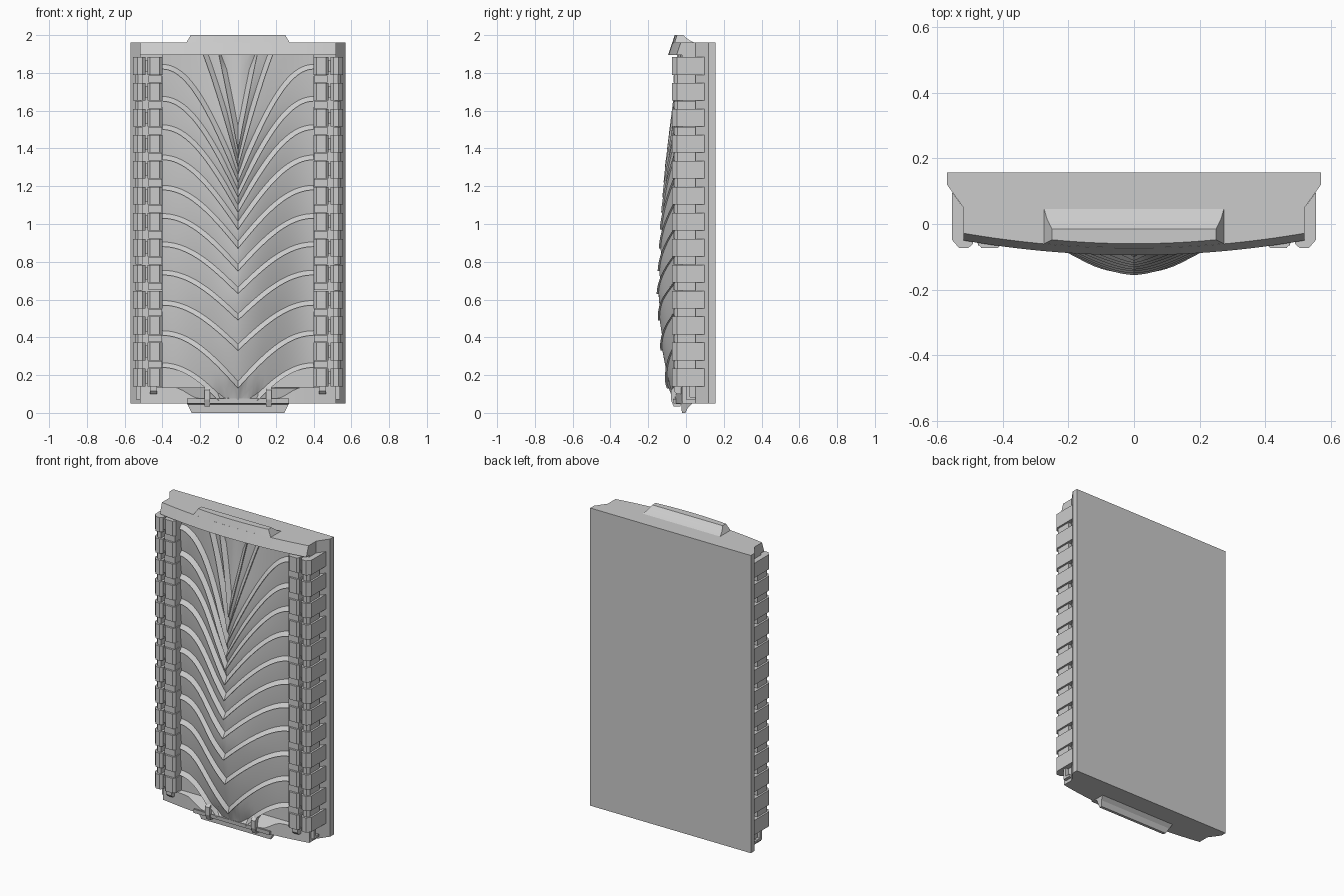
import bpy, bmesh, math

if "Cube" in bpy.data.objects:
    bpy.data.objects.remove(bpy.data.objects["Cube"])


def finish(name, bm, smooth=None):
    bmesh.ops.recalc_face_normals(bm, faces=bm.faces)
    me = bpy.data.meshes.new(name)
    bm.to_mesh(me)
    bm.free()
    ob = bpy.data.objects.new(name, me)
    bpy.context.collection.objects.link(ob)
    if smooth:
        bpy.context.view_layer.objects.active = ob
        ob.select_set(True)
        bpy.ops.object.shade_smooth_by_angle(angle=math.radians(smooth))
        ob.select_set(False)
    return ob


def loft(bm, rings):
    """Closed solid through matching rings of 3D points."""
    vs = [[bm.verts.new(p) for p in r] for r in rings]
    n = len(vs[0])
    for a, b in zip(vs, vs[1:]):
        for i in range(n):
            j = (i + 1) % n
            bm.faces.new((a[i], a[j], b[j], b[i]))
    bm.faces.new(vs[0][::-1])
    bm.faces.new(vs[-1])


def prism(bm, pts, z0, z1):
    loft(bm, [[(x, y, z) for x, y in pts] for z in (z0, z1)])


def box(bm, x0, x1, y0, y1, z0, z1):
    prism(bm, [(x0, y0), (x1, y0), (x1, y1), (x0, y1)], z0, z1)


def mirror_x(ob):
    m = ob.modifiers.new("mirror", 'MIRROR')
    m.use_axis[0] = True


def arc(x):
    return -0.095 + 0.045 * (x / 0.52) ** 2


# Back plate with chamfered sides
bm = bmesh.new()
prism(bm, [(-.57, .157), (-.57, .12), (-.52, .05), (-.52, 0),
           (.52, 0), (.52, .05), (.57, .12), (.57, .157)], .05, 1.96)
finish("back_plate", bm)

# End caps with a curved front
N = 32
xs = [-.52 + 1.04 * i / N for i in range(N + 1)]


def cap(name, bottom, top, y_bottom, y_top):
    bm = bmesh.new()
    back = [(.52, .05), (-.52, .05)]
    loft(bm, [[(x, arc(x) + dy, zf(x)) for x in xs] + [(x, y, zf(x)) for x, y in back]
              for zf, dy in ((bottom, y_bottom), (top, y_top))])
    finish(name, bm, 25)


def low_edge(x):
    t = min(1, max(0, (abs(x) - .2) / .14))
    return .075 + .06 * t * t * (3 - 2 * t)


cap("top_cap", lambda x: 1.895, lambda x: 1.96, 0, .022)
cap("bottom_cap", lambda x: .05, low_edge, .03, .032)

# Raised tab on top, following the cap curve, and tongue below
bm = bmesh.new()
prof = [(-.073, 1.958), (-.06, 2.0), (-.015, 2.0), (-.002, 1.988), (.018, 1.973), (.05, 1.958)]
loft(bm, [[(k / 8 * (.275 - .6 * (z - 1.958)), y + (arc(k / 8 * .27) + .095 if y < -.05 else 0), z)
           for y, z in prof] for k in range(-8, 9)])
finish("top_tab", bm, 30)
bm = bmesh.new()
prof = [(-.068, .075), (-.066, .05), (-.024, .045), (-.022, 0), (-.004, 0), (.012, .03), (.04, .055)]
loft(bm, [[(s * (.245 + .5 * min(z, .05)), y, z) for y, z in prof] for s in (-1, 1)])
finish("bottom_tongue", bm)

# Overlapping chevron scales: (height at centre, rise to edge)
ribs = [(-.05, .29), (.13, .28), (.33, .24), (.49, .24), (.63, .25), (.75, .28),
        (.87, .31), (.97, .37), (1.06, .44), (1.14, .51), (1.22, .60),
        (1.30, .90), (1.39, 1.30)]
# Depth of the keel at each height
keel = [(-.1, -.07), (.1, -.08), (.14, -.108), (.35, -.138), (.6, -.157), (.8, -.148),
        (1.0, -.137), (1.3, -.112), (1.5, -.088), (1.7, -.065), (1.9, -.05), (9, -.05)]
HALF, EDGE = .4, -.024
cols = [-HALF + 2 * HALF * i / 40 for i in range(41)]


def keel_y(z):
    for (a, ya), (b, yb) in zip(keel, keel[1:]):
        if z <= b:
            return ya + (yb - ya) * (z - a) / (b - a)


def rib_z(i, x):
    if i == len(ribs):
        return max(1.95, rib_z(i - 1, x) + .08)
    c, r = ribs[i]
    return c + r * math.sin(math.pi / 2 * abs(x) / HALF)


bm = bmesh.new()
rows = []
for i, (c, r) in enumerate(ribs):
    lines = [[] for _ in range(4)]
    for x in cols:
        bump = math.cos(math.pi / 2 * x / HALF) ** 2
        z0 = rib_z(i, x)
        gap = rib_z(i + 1, x) - z0
        slope = r * math.pi / 2 / HALF * math.cos(math.pi / 2 * x / HALF)
        lip = min(.025 * math.hypot(1, slope), .5 * gap)
        # bright lip leaning back, then a scale leaning forward to the next lip
        spec = [(0, 0), (lip, .022), ((lip + gap) / 2, .014), (gap, .01)]
        for line, (dz, off) in zip(lines, spec):
            y = EDGE + (keel_y(z0 + dz) - EDGE) * bump + off
            line.append(bm.verts.new((x, y, z0 + dz)))
    rows += lines
for a, b in zip(rows, rows[1:]):
    for k in range(len(cols) - 1):
        bm.faces.new((a[k], a[k + 1], b[k + 1], b[k]))
for z, n in ((1.9, 1), (.065, -1)):
    bmesh.ops.bisect_plane(bm, geom=bm.verts[:] + bm.edges[:] + bm.faces[:],
                           plane_co=(0, 0, z), plane_no=(0, 0, n), clear_outer=True)
finish("chevron_scales", bm, 25)

# Linked blocks down each side
outer = bmesh.new()
inner = bmesh.new()
links = bmesh.new()
for i in range(13):
    z = .187 + .1375 * i
    prism(outer, [(.555, .098), (.555, -.048), (.533, -.073), (.505, -.073), (.49, -.06),
                  (.49, .02), (.52, .05)], z - .047, z + .047)
    prism(inner, [(.40, .01), (.40, -.058), (.415, -.073), (.465, -.073), (.478, -.058),
                  (.478, .01)], z - .047, z + .047)
    box(links, .47, .50, -.055, .01, z - .032, z + .032)
    if i < 12:
        zm = z + .0688
        prism(links, [(.543, .05), (.543, -.045), (.53, -.06), (.505, -.06), (.505, .05)],
              zm - .0215, zm + .0215)
        box(links, .403, .475, -.065, .01, zm - .019, zm + .019)
mirror_x(finish("outer_blocks", outer))
mirror_x(finish("inner_blocks", inner))
mirror_x(finish("block_links", links))

# Strips behind the blocks
bm = bmesh.new()
box(bm, .40, .52, -.02, .05, .06, 1.95)
mirror_x(finish("side_rail", bm))

# Hooks over the bottom cap, pegs and brackets under the side blocks
bm = bmesh.new()
prof = [(-.02, .14), (-.06, .14), (-.08, .12), (-.08, .07), (-.066, .035), (-.03, .035)]
loft(bm, [[(x, y, z) for y, z in prof] for x in (.147, .178)])
prof = [(-.01, .15), (-.063, .15), (-.063, .115), (-.05, .10), (-.01, .10)]
loft(bm, [[(x, y, z) for y, z in prof] for x in (.428, .467)])
box(bm, .505, .54, 0, .05, .07, .085)
box(bm, .505, .54, 0, .02, .085, .14)
mirror_x(finish("bottom_hooks", bm))
